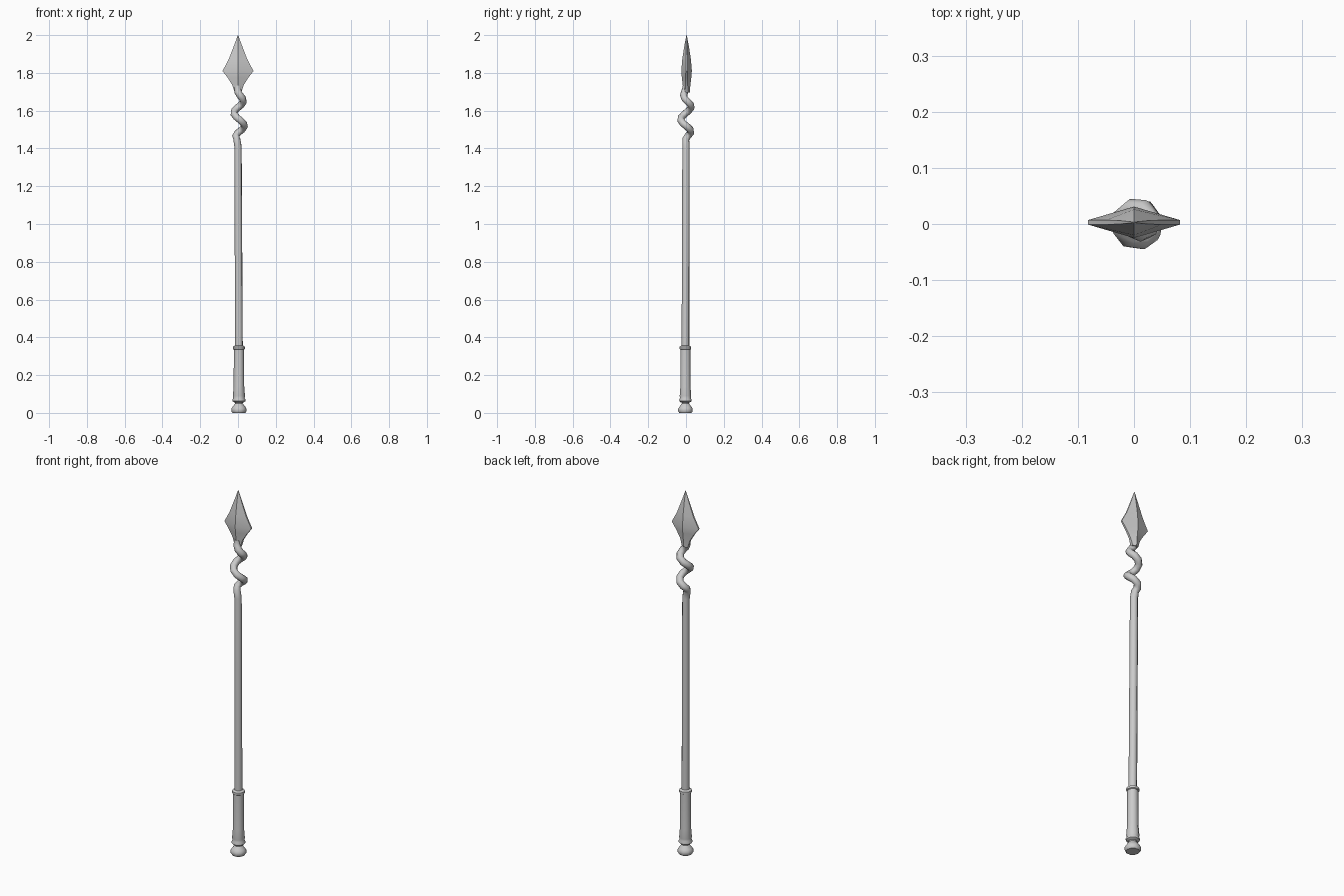
import bpy, bmesh, math
from mathutils import Vector

if "Cube" in bpy.data.objects:
    bpy.data.objects.remove(bpy.data.objects["Cube"])


def rings_to_object(name, rings, angle):
    """Skin a stack of equal-length vertex rings and cap both ends."""
    bm = bmesh.new()
    loops = [[bm.verts.new(p) for p in ring] for ring in rings]
    n = len(loops[0])
    for a, b in zip(loops, loops[1:]):
        for i in range(n):
            j = (i + 1) % n
            bm.faces.new((a[i], a[j], b[j], b[i]))
    bm.faces.new(loops[0][::-1])
    bm.faces.new(loops[-1])
    bmesh.ops.recalc_face_normals(bm, faces=bm.faces)
    me = bpy.data.meshes.new(name)
    bm.to_mesh(me)
    bm.free()
    ob = bpy.data.objects.new(name, me)
    bpy.context.collection.objects.link(ob)
    finish(ob, angle)
    return ob


def finish(ob, angle):
    bpy.ops.object.select_all(action='DESELECT')
    ob.select_set(True)
    bpy.context.view_layer.objects.active = ob
    if ob.type == 'CURVE':
        bpy.ops.object.convert(target='MESH')
    bpy.ops.object.shade_smooth_by_angle(angle=math.radians(angle))


def lathe(name, profile, cx, cy, sides=10):
    step = math.tau / sides
    rings = [[(cx + r * math.cos(i * step), cy + r * math.sin(i * step), z)
              for i in range(sides)] for r, z in profile]
    return rings_to_object(name, rings, 40)


# Butt cap and grip, turned about a slightly offset axis
BX, BY = 0.005, -0.003
lathe("butt_cap", [(0.034, 0), (0.04, 0.008), (0.04, 0.022), (0.034, 0.032),
                   (0.02, 0.05), (0.021, 0.065)], BX, BY)
lathe("grip", [(0.026, 0.056), (0.034, 0.062), (0.035, 0.07), (0.03, 0.078),
               (0.032, 0.09), (0.028, 0.14), (0.027, 0.335), (0.032, 0.338),
               (0.032, 0.35), (0.021, 0.357)], BX, BY)


# Straight shaft that winds into a tapering coil below the blade
def ramp(z, a, b):
    t = min(max((z - a) / (b - a), 0), 1)
    return t * t * (3 - 2 * t)


path = [(BX, BY, 0.34, 0.021), (0, 0, 1.41, 0.02)]
for k in range(18):
    z = 1.45 + k * 0.0165
    amp = 0.028 * ramp(z, 1.43, 1.495) * (1 - ramp(z, 1.62, 1.74))
    ang = -(z - 1.52) / 0.136 * math.tau
    shift = 0.006 * ramp(z, 1.45, 1.52) * (1 - ramp(z, 1.66, 1.74))
    path.append((amp * math.cos(ang) + shift, amp * math.sin(ang), z, 0.019))

cu = bpy.data.curves.new("shaft", 'CURVE')
cu.dimensions = '3D'
cu.bevel_depth = 1.0
cu.bevel_resolution = 2
cu.use_fill_caps = True
sp = cu.splines.new('POLY')
sp.points.add(len(path) - 1)
for p, (x, y, z, r) in zip(sp.points, path):
    p.co = (x, y, z, 1)
    p.radius = r
shaft = bpy.data.objects.new("shaft", cu)
bpy.context.collection.objects.link(shaft)
finish(shaft, 60)

# Leaf blade: six-sided section with a central ridge and thin blunt edges
# (half width, half depth, half edge thickness, z)
sections = [(0.017, 0.017, 0.008, 1.695), (0.03, 0.02, 0.006, 1.735),
            (0.055, 0.025, 0.005, 1.775), (0.082, 0.028, 0.004, 1.81),
            (0.05, 0.023, 0.004, 1.87), (0.024, 0.013, 0.003, 1.937),
            (0.001, 0.001, 0.0005, 2.0)]
rings = []
for w, d, e, z in sections:
    rings.append([Vector((x, y + 0.003, z)) for x, y in
                  ((w, -e), (w, e), (0, d), (-w, e), (-w, -e), (0, -d))])
rings_to_object("blade", rings, 20)
